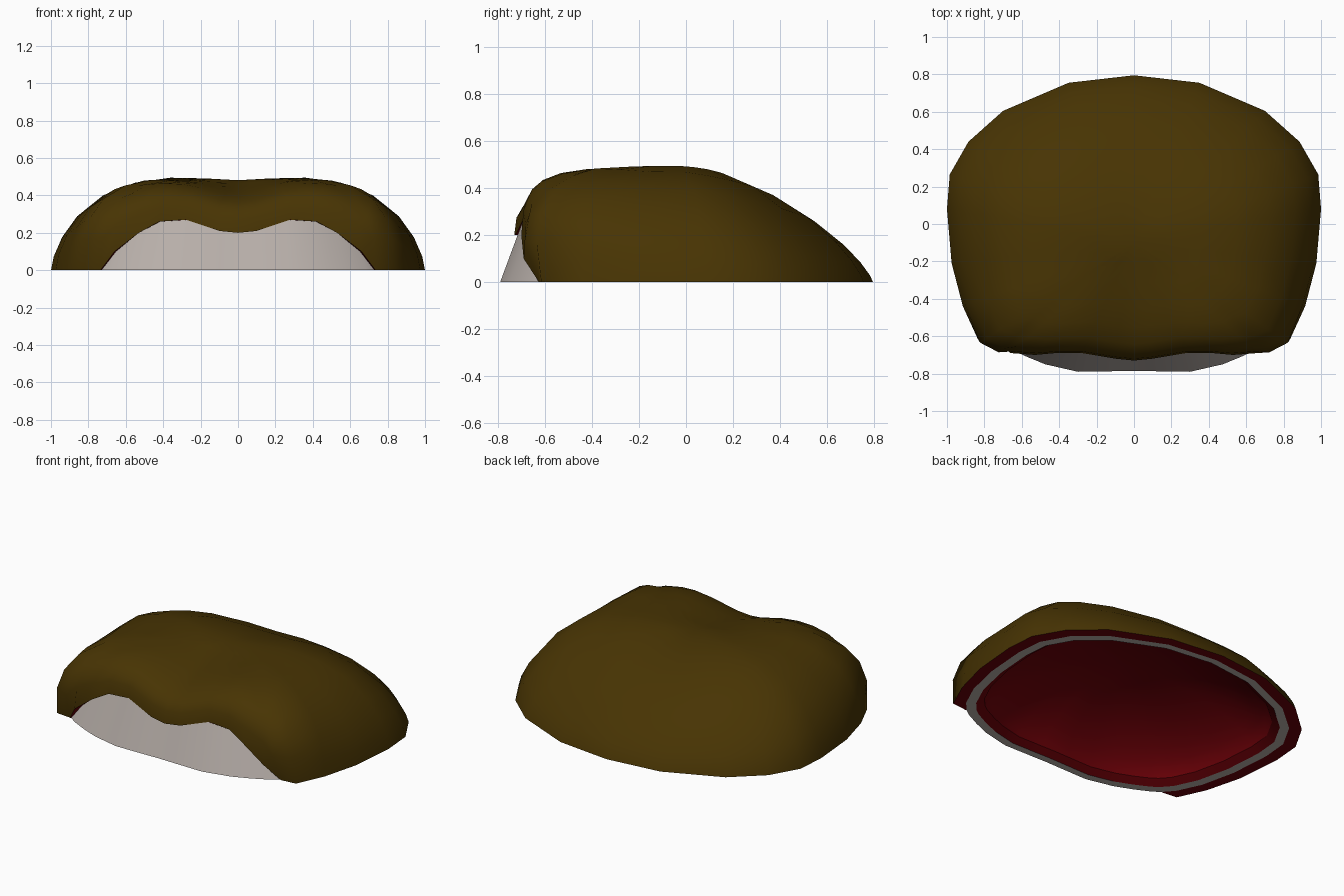
import bpy, bmesh, math

if "Cube" in bpy.data.objects:
    bpy.data.objects.remove(bpy.data.objects["Cube"])

def material(name, rgb):
    m = bpy.data.materials.new(name)
    m.diffuse_color = (*rgb, 1)
    m.use_nodes = True
    m.node_tree.nodes["Principled BSDF"].inputs["Base Color"].default_value = m.diffuse_color
    return m

BROWN = material("brown skin", (0.064, 0.034, 0.001))
RED = material("dark red flesh", (0.14, 0.0, 0.002))
GREY = material("grey teeth", (0.48, 0.43, 0.40))

# Right half, front to back: lip edge x, y, z and teeth outline x, y
HALF = [
    (0, -.73, .20, 0, -.785), (.10, -.72, .21, .10, -.787),
    (.28, -.69, .27, .30, -.79), (.42, -.69, .26, .475, -.75),
    (.53, -.70, .20, .585, -.705), (.66, -.69, .10, .685, -.655),
    (.735, -.625, 0, .73, -.622), (.835, -.615, 0, .785, -.56),
    (.915, -.44, 0, .855, -.41), (.975, -.21, 0, .905, -.19),
    (1, .08, 0, .925, .075), (.985, .265, 0, .91, .245),
    (.885, .44, 0, .82, .405), (.70, .605, 0, .645, .555),
    (.35, .755, 0, .325, .695), (0, .795, 0, 0, .735)]
CY = -0.1   # centre of the dome in y

def clamp(v):
    return max(0.0, min(1.0, v))

def profile(t, y):
    """Dome height 0..1: boxy at the front, gently sloped at the back."""
    f, b = clamp((-y - .3) / .35), clamp(y / .79)
    p, q = 4 + 2 * f - 2 * b, .65 - .25 * f + .13 * b
    return max(0, 1 - t ** p) ** q

def skin_point(r, t):
    x, y = r[0] * t, CY + (r[1] - CY) * t
    h = profile(t, r[1])
    if r[1] < -.6 and r[2] == 0:      # fuller cheek at the front corner
        y -= (.075 if r[0] < .8 else .03) * 4 * h * (1 - h)
    valley = math.exp(-(x / .22) ** 2) * (.022 + .06 * clamp((-y - .1) / .5))
    top = .503 - .025 * clamp((-y - .1) / .55) - valley - .03 * clamp(y / .5) * t
    return (x, y, r[2] + (top - r[2]) * h)

def tooth_point(r, z, s=1.0):
    k = (1 - .47 * z) * s
    return (r[3] * k, r[4] * k, z)

def palate_point(r, t):
    return (r[3] * .89 * t, CY + (r[4] * .89 - CY) * t,
            .03 + .31 * max(0, 1 - t * t) ** .65)

def ring(fn):
    half = [fn(r) for r in HALF]
    return half + [(-x, y, z) for x, y, z in half[-2:0:-1]]

def loft(name, rings, mat, start=None, end=None, sharp=50):
    """Skin between rings, with optional closing points."""
    bm = bmesh.new()
    loops = [[bm.verts.new(p) for p in r] for r in rings]
    n = len(loops[0])
    for a, b in zip(loops, loops[1:]):
        for i in range(n):
            j = (i + 1) % n
            bm.faces.new((a[i], a[j], b[j], b[i]))
    if start:
        v = bm.verts.new(start)
        for i in range(n):
            bm.faces.new((v, loops[0][(i + 1) % n], loops[0][i]))
    if end:
        v = bm.verts.new(end)
        for i in range(n):
            bm.faces.new((loops[-1][i], loops[-1][(i + 1) % n], v))
    me = bpy.data.meshes.new(name)
    bm.to_mesh(me)
    bm.free()
    me.materials.append(mat)
    ob = bpy.data.objects.new(name, me)
    bpy.context.collection.objects.link(ob)
    bpy.ops.object.select_all(action='DESELECT')
    ob.select_set(True)
    bpy.context.view_layer.objects.active = ob
    bpy.ops.object.shade_smooth_by_angle(angle=math.radians(sharp))
    return ob

# Outer skin of the upper jaw
LEVELS = (1, .985, .94, .86, .72, .55, .36, .17)
loft("upper_jaw_skin", [ring(lambda r, t=t: skin_point(r, t)) for t in LEVELS],
     BROWN, end=(0, CY, .481), sharp=85)

# Red underside of the lip, between the skin edge and the teeth
loft("lip_underside", [ring(lambda r: tooth_point(r, r[2])),
                       ring(lambda r: r[:3])], RED)

# Band of teeth: tall in the front opening, short behind
loft("teeth_band", [ring(lambda r: tooth_point(r, 0, .94)),
                    ring(lambda r: tooth_point(r, 0)),
                    ring(lambda r: tooth_point(r, .3 if r[4] < -.6 else .12))], GREY)

# Gum strip and hollow palate
loft("gum_strip", [ring(lambda r: palate_point(r, 1)),
                   ring(lambda r: tooth_point(r, 0, .94))], RED)
loft("palate", [ring(lambda r, t=t: palate_point(r, t)) for t in reversed(LEVELS)],
     RED, start=(0, CY, .34))
